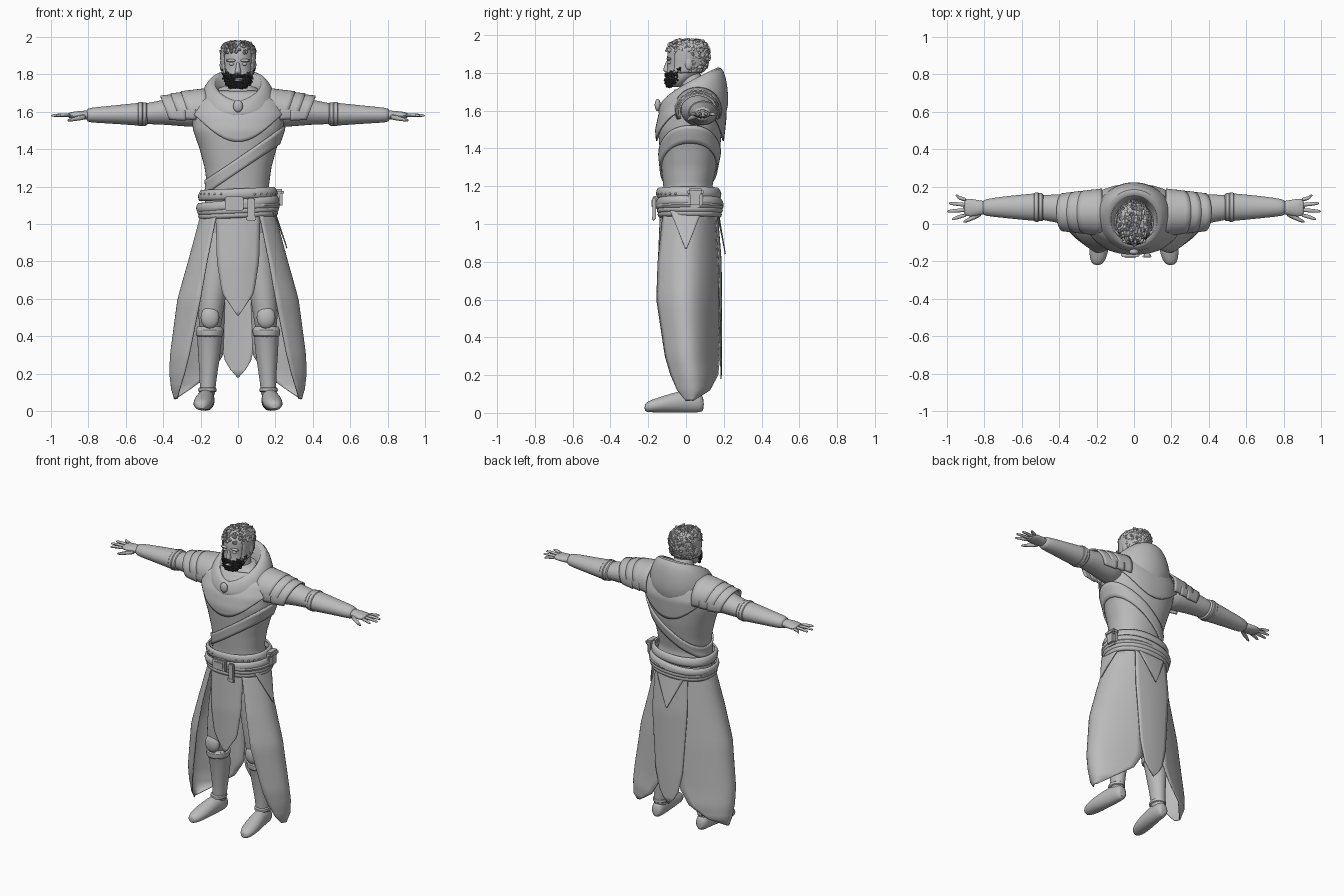
import bpy, bmesh, math, random
from math import sin, cos, pi, radians
from mathutils import Vector, Matrix

random.seed(4)
if "Cube" in bpy.data.objects:
    bpy.data.objects.remove(bpy.data.objects["Cube"])


def material(name, v):
    m = bpy.data.materials.new(name)
    m.use_nodes = True
    m.diffuse_color = (v, v, v, 1)
    m.node_tree.nodes["Principled BSDF"].inputs["Base Color"].default_value = (v, v, v, 1)
    return m


GREY = material("plain grey", 0.5)
DARK = material("beard black", 0.03)


def finish(name, bm, mat=GREY, sub=0, thick=0):
    bmesh.ops.recalc_face_normals(bm, faces=bm.faces)
    me = bpy.data.meshes.new(name)
    bm.to_mesh(me)
    bm.free()
    me.materials.append(mat)
    for p in me.polygons:
        p.use_smooth = True
    me.set_sharp_from_angle(angle=radians(45))
    ob = bpy.data.objects.new(name, me)
    bpy.context.collection.objects.link(ob)
    if thick:
        mod = ob.modifiers.new("thickness", "SOLIDIFY")
        mod.thickness, mod.offset = thick, 0
    if sub:
        ob.modifiers.new("smooth", "SUBSURF").levels = sub
        ob.modifiers["smooth"].render_levels = sub
    return ob


def patch(name, f, nu, nv, thick=0.008, closed=False, caps=False, sub=0):
    """Grid surface from f(u, v), both running 0..1."""
    bm = bmesh.new()
    cols = nu if closed else nu + 1
    rows = [[bm.verts.new(f(i / nu, j / nv)) for i in range(cols)] for j in range(nv + 1)]
    for a, b in zip(rows, rows[1:]):
        for i in range(nu):
            k = (i + 1) % cols
            bm.faces.new((a[i], a[k], b[k], b[i]))
    if caps:
        bm.faces.new(rows[0])
        bm.faces.new(rows[-1])
    return finish(name, bm, GREY, sub, thick)


def lerp_keys(keys, z):
    """Linear look-up in rows that start with a rising coordinate."""
    z = min(max(z, keys[0][0]), keys[-1][0])
    for a, b in zip(keys, keys[1:]):
        if z <= b[0]:
            t = (z - a[0]) / (b[0] - a[0])
            return [p + (q - p) * t for p, q in zip(a[1:], b[1:])]


def loft(name, axis, keys, n=16, sub=1):
    """Closed tube; rows are (position, centre 1, centre 2, radius 1, radius 2)."""
    def f(u, v):
        p, c1, c2, r1, r2 = keys[round(v * (len(keys) - 1))]
        a, b = c1 + r1 * sin(2 * pi * u), c2 - r2 * cos(2 * pi * u)
        return {"x": (p, a, b), "y": (a, p, b), "z": (a, b, p)}[axis]
    return patch(name, f, n, len(keys) - 1, 0, True, True, sub)


def blob(bm, pos, size, rot=Matrix(), detail=1):
    m = Matrix.Translation(pos) @ rot @ Matrix.Diagonal((*size, 1))
    bmesh.ops.create_icosphere(bm, subdivisions=detail, radius=1, matrix=m)


def ball(name, pos, size, mat=GREY):
    bm = bmesh.new()
    blob(bm, pos, size, detail=3)
    return finish(name, bm, mat)


def box(name, pos, size, bevel=0.006):
    bm = bmesh.new()
    bmesh.ops.create_cube(bm, size=1, matrix=Matrix.Translation(pos) @ Matrix.Diagonal((*size, 1)))
    bmesh.ops.bevel(bm, geom=bm.edges, offset=bevel, segments=2, affect="EDGES")
    return finish(name, bm)


# Torso: (z, centre y, half width, half depth)
TORSO = [(0.95, .02, .17, .13), (1.1, .02, .18, .135), (1.2, .01, .165, .13), (1.3, .015, .178, .145),
         (1.4, .02, .205, .16), (1.5, .022, .24, .17), (1.58, .035, .25, .165),
         (1.65, .045, .225, .135), (1.7, .05, .16, .1), (1.74, .045, .07, .07)]


def on_torso(a, z, off=0.0):
    cy, rx, ry = lerp_keys(TORSO, z)
    sq = lambda t: math.copysign(abs(t) ** 0.9, t)
    return ((rx + off) * sq(sin(a)), cy - (ry + off) * sq(cos(a)), z)


patch("torso", lambda u, v: on_torso(2 * pi * u, .95 + .79 * v), 48, 40, 0, True, True)
loft("neck", "z", [(1.66, 0, .04, .075, .075), (1.74, 0, .03, .065, .065), (1.82, 0, .02, .062, .062)])


# Shoulder mantle with pointed front and back
def mantle(u, v):
    a = 2 * pi * u
    low = 1.6 - .16 * abs(cos(a)) ** 3
    return on_torso(a, 1.71 + (low - 1.71) * v, .012)


patch("mantle", mantle, 64, 14, closed=True)


# Chest strap and belts follow the torso
def band(name, base, slope, width, off, bulge=0.01):
    def f(u, v):
        a, z = 2 * pi * u, base
        for _ in range(6):
            z = base + slope * on_torso(a, z)[0] + (v - .5) * width
        return on_torso(a, z, off + bulge * sin(pi * v))
    return patch(name, f, 64, 4, .01, True)


band("chest_strap", 1.315, .7, .075, .006, 0)
band("upper_belt", 1.16, .05, .055, .026)
band("lower_belt", 1.105, .12, .05, .03)
for i in range(3):
    band("sash_%d" % i, 1.05 + .022 * i, .05, .03, .022 + .004 * i)
box("buckle", (-.02, -.165, 1.11), (.1, .025, .075))
box("buckle_inset", (-.02, -.178, 1.11), (.06, .01, .04), .003)
box("belt_tongue", (.07, -.168, 1.08), (.04, .018, .12))
box("belt_tip", (.07, -.172, 1.03), (.052, .016, .03))
box("pouch", (.215, .05, 1.135), (.045, .08, .1), .015)
box("pouch_flap", (.22, .05, 1.17), (.05, .086, .035), .01)
bm = bmesh.new()
for i in range(-6, 7):
    if abs(i) > 1:
        blob(bm, on_torso(i * .2, 1.16, .038), (.007, .007, .007))
finish("belt_studs", bm)

# Lowered hood: (half width, front y, back y, front z, back z)
HOOD = [(.07, -.05, .12, 1.63, 1.68), (.105, -.085, .14, 1.64, 1.77), (.125, -.11, .155, 1.655, 1.825),
        (.15, -.125, .185, 1.645, 1.83), (.18, -.133, .205, 1.625, 1.79), (.2, -.14, .218, 1.605, 1.71),
        (.205, -.142, .222, 1.59, 1.63), (.18, -.14, .2, 1.575, 1.55), (.13, -.12, .16, 1.57, 1.51)]


def hood(u, v):
    rx, yf, yb, zf, zb = HOOD[round(v * 8)]
    a = 2 * pi * u
    w = (1 - cos(a)) / 2
    return (rx * sin(a), yf + (yb - yf) * w, zf + (zb - zf) * w ** .75)


patch("hood", hood, 32, 8, .01, True, sub=1)
ball("clasp", (0, -.15, 1.63), (.026, .016, .033))

# Head
HEAD = [(1.725, -.06, .035, .03), (1.745, -.05, .058, .052), (1.78, -.025, .073, .08), (1.83, 0, .08, .098),
        (1.88, .006, .085, .106), (1.92, .008, .087, .105), (1.95, .01, .077, .09), (1.97, .012, .05, .06)]


def on_head(a, z, off=0.0):
    cy, rx, ry = lerp_keys(HEAD, z)
    return Vector(((rx + off) * sin(a), cy - (ry + off) * cos(a), z))


patch("head", lambda u, v: on_head(2 * pi * u, 1.725 + .245 * v), 32, 20, 0, True, True)
loft("nose", "z", [(1.802, 0, -.095, .018, .018), (1.812, 0, -.1, .019, .024),
                   (1.835, 0, -.095, .011, .02), (1.87, 0, -.092, .009, .012)], 12)
ball("lower_lip", (0, -.108, 1.768), (.02, .008, .006))
for s in (1, -1):
    ball("brow", (.036 * s, -.09, 1.874), (.03, .014, .008))
    ball("eye", (.033 * s, -.087, 1.855), (.015, .012, .009))
    ball("ear", (.086 * s, .015, 1.85), (.012, .022, .034))


def tufts(name, spots, size, mat):
    bm = bmesh.new()
    for p in spots:
        rot = Matrix.Rotation(random.uniform(-1, 1), 4, "X") @ Matrix.Rotation(random.uniform(-1, 1), 4, "Y")
        blob(bm, p, [size[k] * random.uniform(.7, 1.3) for k in range(3)], rot)
    finish(name, bm, mat)


# Curly hair on crown and back, beard along the jaw, moustache
patch("hair_cap", lambda u, v: on_head(.95 + (2 * pi - 1.9) * u, 1.8 + .17 * v, .007), 32, 14, .006)
spots = []
while len(spots) < 330:
    a, z = random.uniform(-pi, pi), random.uniform(1.8, 1.97)
    if z > 1.915 or (abs(a) > 1.7 and z > 1.81):
        spots.append(on_head(a, z, .004))
spots += [Vector((random.uniform(-.05, .05), random.uniform(-.06, .07), 1.97)) for _ in range(40)]
tufts("hair_curls", spots, (.009, .016, .011), GREY)
beard = []
for _ in range(320):
    a = random.uniform(-1.45, 1.45)
    beard.append(on_head(a, random.uniform(1.73, 1.765 + .05 * abs(a)), .003))
tufts("beard", beard, (.006, .006, .013), DARK)
tufts("moustache", [on_head(random.uniform(-.5, .5), random.uniform(1.785, 1.797), .004) for _ in range(60)],
      (.008, .006, .006), DARK)

# Arms, hands and layered shoulder guards
for s in (1, -1):
    side = "left" if s > 0 else "right"

    def arm(name, keys, n=16):
        loft(side + name, "x", [(k[0] * s, *k[1:]) for k in keys], n)

    arm("_upper_arm", [(.16, .05, 1.6, .09, .085), (.27, .065, 1.605, .095, .088), (.38, .08, 1.6, .08, .07),
                       (.48, .088, 1.59, .07, .058), (.54, .09, 1.588, .06, .052)])
    arm("_bracer", [(.48, .09, 1.588, .066, .055), (.49, .09, 1.588, .078, .066), (.51, .09, 1.587, .077, .064),
                    (.6, .09, 1.586, .069, .056), (.7, .09, 1.584, .058, .047),
                    (.8, .088, 1.582, .046, .04), (.81, .088, 1.582, .035, .03)])
    arm("_bracer_cuff", [(.505, .09, 1.588, .075, .06), (.51, .09, 1.588, .082, .069),
                         (.535, .09, 1.588, .08, .066), (.54, .09, 1.588, .07, .055)])
    arm("_palm", [(.78, .088, 1.582, .035, .027), (.83, .087, 1.582, .04, .024),
                  (.87, .087, 1.582, .05, .021), (.915, .088, 1.58, .046, .014)])
    for i, tip in enumerate((.975, 1.0, .99, .955)):
        y, dy = .05 + .026 * i, (i - 1.5) * .008
        arm("_finger_%d" % i, [(.89, y, 1.581, .012, .011), (.94, y + dy, 1.583, .0115, .01),
                               (tip - .01, y + 2 * dy, 1.58, .009, .008), (tip, y + 2 * dy, 1.579, .004, .004)], 8)
    arm("_thumb", [(.81, .06, 1.575, .018, .018), (.85, .04, 1.567, .016, .015),
                   (.89, .02, 1.558, .012, .011), (.915, .01, 1.553, .006, .006)], 8)

    for i in range(3):
        def guard(u, v):
            a = (u - .5) * 3.9
            x = .17 + .055 * i + v * (.1 + .035 * cos(a))
            r = .118 - .006 * i - .012 * v
            return (s * x, .063 + r * 1.04 * sin(a), 1.604 - .006 * i + r * cos(a) * (1 - .04 * v))
        patch(side + "_shoulder_guard_%d" % i, guard, 24, 5, .009)

    # Legs and boots
    loft(side + "_thigh", "z", [(k[0], k[1] * s, *k[2:]) for k in (
        (.4, .15, .005, .055, .06), (.5, .148, -.005, .066, .07), (.58, .14, -.01, .07, .075),
        (.75, .12, .0, .085, .09), (.92, .095, .015, .09, .105), (1.02, .09, .02, .08, .1))])
    loft(side + "_boot_shaft", "z", [(k[0], k[1] * s, *k[2:]) for k in (
        (.06, .165, .035, .042, .05), (.13, .162, .035, .043, .05), (.2, .158, .035, .048, .056),
        (.32, .153, .03, .064, .07), (.4, .152, .015, .066, .072), (.45, .152, .005, .074, .08),
        (.455, .152, .005, .06, .065))])
    loft(side + "_boot_cuff", "z", [(z, .152 * s, .007, r, r + .005) for z, r in
                                    ((.395, .065), (.4, .074), (.44, .078), (.445, .068))])
    ball(side + "_knee_guard", (.15 * s, -.06, .5), (.05, .03, .06))
    loft(side + "_foot", "y", [(k[0], k[1] * s, *k[2:]) for k in (
        (.095, .165, .045, .025, .035), (.075, .165, .055, .042, .054), (.0, .17, .062, .046, .062),
        (-.08, .182, .052, .053, .052), (-.16, .19, .04, .052, .038), (-.205, .195, .032, .036, .029),
        (-.22, .196, .028, .018, .018))])
    loft(side + "_ankle_strap", "z", [(z, .164 * s, .03, r, r + .008) for z, r in
                                      ((.1, .042), (.103, .051), (.125, .05), (.128, .042))])

    # Coat side panel: (z, front x, front y, outer x, back x, back y)
    COAT = [(.065, .325, 0, .34, .335, .035), (.12, .31, -.045, .352, .25, .125), (.2, .285, -.08, .355, .14, .168),
            (.3, .26, -.11, .35, .08, .178), (.6, .2, -.155, .315, .07, .178), (.8, .165, -.148, .26, .065, .17),
            (1.07, .11, -.12, .19, .05, .15)]

    def coat(u, v):
        z = .065 + 1.005 * v ** 1.3
        xf, yf, xo, xb, yb = lerp_keys(COAT, z)
        cx, cy = 2 * xo - (xf + xb) / 2, (yf + yb) / 2 + .02
        p, q, r = (1 - u) ** 2, 2 * u * (1 - u), u * u
        return (s * (p * xf + q * cx + r * xb), p * yf + q * cy + r * yb, z)

    patch(side + "_coat_panel", coat, 20, 28, .006)


# Hanging cloth panels, pointed at the bottom: rows are (z, half width, y)
def panel(name, keys, curl):
    def f(u, v):
        z = keys[0][0] + (keys[-1][0] - keys[0][0]) * v
        w, y = lerp_keys(keys, z)
        x = w * (2 * u - 1)
        return (x, y + curl * x * x, z)
    return patch(name, f, 10, 20, .006)


panel("front_tabard", [(.51, .004, -.14), (.63, .085, -.143), (.8, .112, -.146), (1.07, .12, -.135)], 1.5)
panel("back_panel", [(.18, .004, .186), (.25, .065, .187), (.4, .1, .188), (.8, .13, .186), (1.07, .12, .165)], -.8)
panel("back_flap", [(.84, .004, .208), (1.07, .115, .17)], -.8)
flap = panel("side_flap", [(.87, .004, .262), (1.07, .085, .196)], -1.5)
flap.rotation_euler.z = -pi / 2
